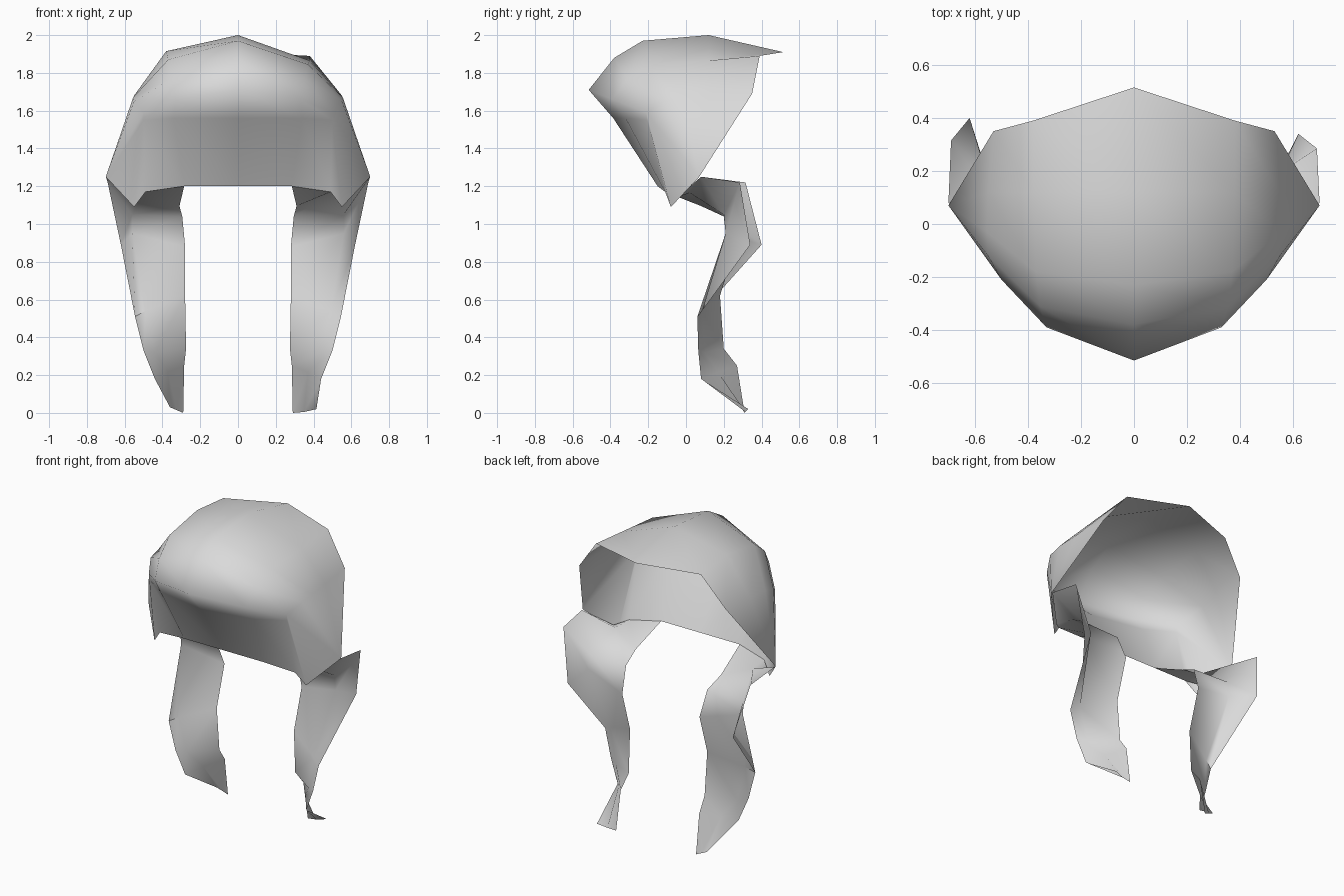
import bpy
import bmesh
import math

cube = bpy.data.objects.get("Cube")
if cube:
    bpy.data.objects.remove(cube, do_unlink=True)

# One plain grey for the whole hairpiece
grey = bpy.data.materials.new("light_grey")
grey.use_nodes = True
colour = (0.7, 0.7, 0.7, 1)
grey.diffuse_color = colour
grey.node_tree.nodes["Principled BSDF"].inputs["Base Color"].default_value = colour


def finish(name, bm, angle):
    """Turn a bmesh into a smooth-shaded object."""
    mesh = bpy.data.meshes.new(name)
    bm.to_mesh(mesh)
    bm.free()
    mesh.materials.append(grey)
    obj = bpy.data.objects.new(name, mesh)
    bpy.context.collection.objects.link(obj)
    bpy.ops.object.select_all(action="DESELECT")
    obj.select_set(True)
    bpy.context.view_layer.objects.active = obj
    bpy.ops.object.shade_smooth_by_angle(angle=math.radians(angle))


def face(bm, verts, s):
    """Add a face, reversed on the mirrored side so that it faces outwards."""
    bm.faces.new(verts if s > 0 else verts[::-1])


def strip(bm, first, second, s):
    """Bridge two rows of vertices with quads."""
    for k in range(len(first) - 1):
        face(bm, (first[k], first[k + 1], second[k + 1], second[k]), s)


# Cap ribs: each runs from the back rim over the top, round the brow
# and down to the lower edge of the fringe
CROWN = [(0, .515, 1.91), (0, .12, 2.0), (0, -.23, 1.97), (0, -.38, 1.88),
         (0, -.515, 1.71), (0, -.385, 1.56), (0, -.15, 1.2)]
UPPER = [(.38, .39, 1.89), (.38, .12, 1.865), (.37, -.18, 1.845), (.355, -.31, 1.77),
         (.33, -.39, 1.66), (.34, -.32, 1.56), (.285, -.15, 1.2)]
SIDE = [(.53, .35, 1.69), (.55, .12, 1.68), (.555, -.03, 1.67), (.55, -.12, 1.65),
        (.50, -.21, 1.59), (.50, -.205, 1.55), (.49, -.11, 1.17)]
TIPS = [(.70, .07, 1.25), (.55, -.08, 1.09)]
RIGHT_LIFT = {1: .05, 2: .025}    # the right crown is a little fuller

bm = bmesh.new()
crown = [bm.verts.new(p) for p in CROWN]
for s in (1, -1):
    upper = [bm.verts.new((s * x, y, z + (RIGHT_LIFT.get(n, 0) if s < 0 else 0)))
             for n, (x, y, z) in enumerate(UPPER)]
    side, (rear_tip, front_tip) = [
        [bm.verts.new((s * x, y, z)) for x, y, z in points] for points in (SIDE, TIPS)]
    strip(bm, crown, upper, s)
    strip(bm, upper, side, s)
    # Side flap, ending in a point beside the face
    for k in range(4):
        face(bm, (side[k], side[k + 1], rear_tip), s)
    face(bm, (side[4], side[5], front_tip, rear_tip), s)
    face(bm, (side[5], side[6], front_tip), s)
finish("hair_cap", bm, 100)

# Side locks: inner edge, front ridge and outer edge at each level,
# starting under the ends of the fringe
LEVELS = [
    ((.285, -.15, 1.20), (.49, -.11, 1.17), (.56, -.05, 1.14)),
    ((.31, .08, 1.095), (.50, .02, 1.165), (.70, .08, 1.25)),
    ((.295, .20, 1.04), (.56, .20, 1.05), (.69, .28, 1.22)),
    ((.28, .26, .88), (.56, .21, .95), (.62, .33, .89)),
    ((.28, .18, .62), (.49, .085, .54), (.545, .06, .51)),
    ((.275, .20, .34), (.44, .10, .32), (.50, .065, .33)),
    ((.285, .27, .25), (.37, .17, .215), (.44, .08, .18)),
]
OUTER_SWEEP = {2: .5, 3: 1}


def lock(name, s, sweep, tip):
    bm = bmesh.new()
    rows = []
    for n, level in enumerate(LEVELS + [tip]):
        pts = [list(p) for p in level]
        pts[2][1] += sweep * OUTER_SWEEP.get(n, 0)
        rows.append([bm.verts.new((s * x, y, z)) for x, y, z in pts])
    for a, b in zip(rows, rows[1:]):
        strip(bm, b, a, s)
    finish(name, bm, 80)


lock("left_lock", 1, .01, ((.29, .31, 0), (.35, .315, .005), (.415, .33, .02)))
lock("right_lock", -1, .07, ((.29, .31, 0), (.325, .305, .015), (.36, .30, .03)))
